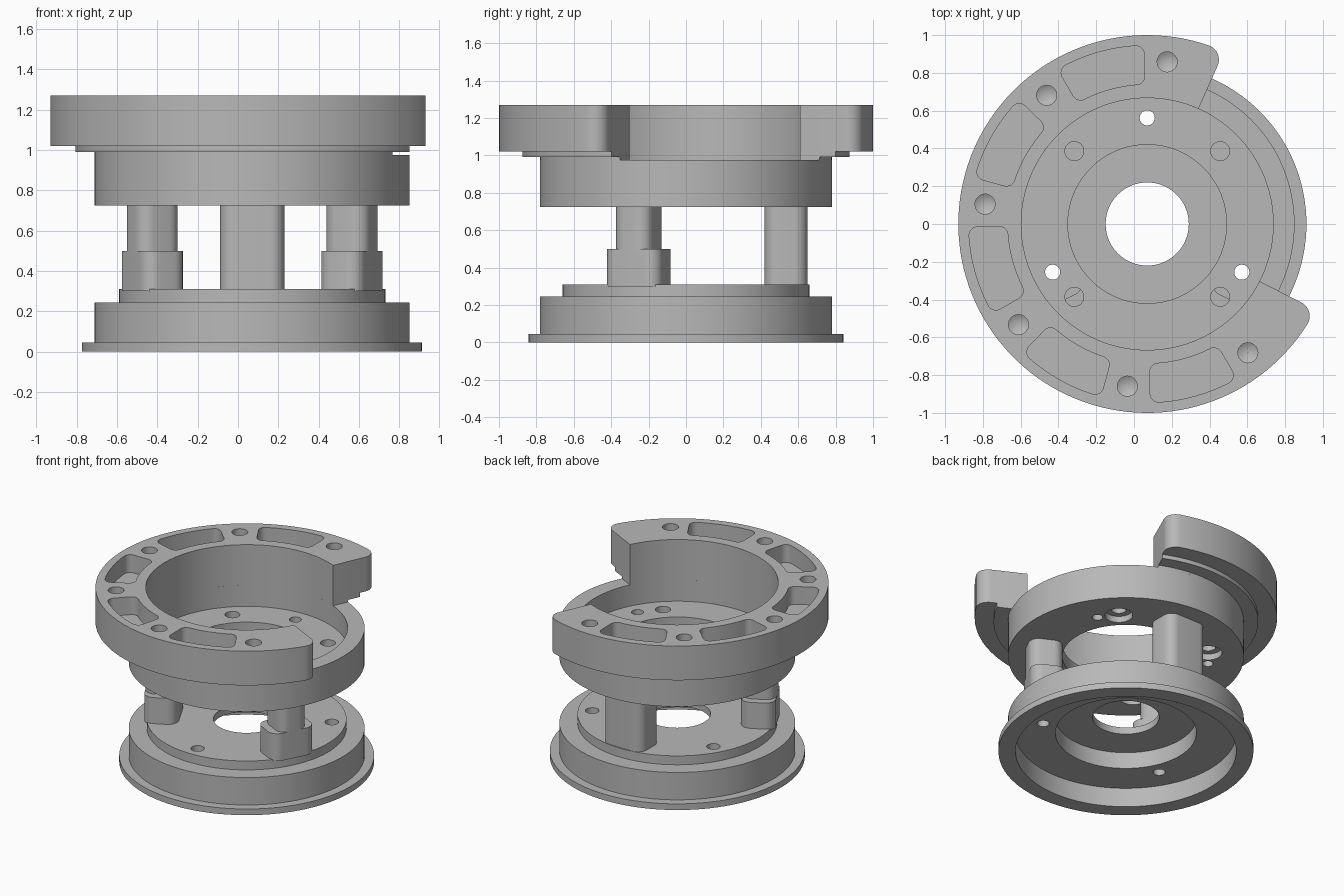
import bpy, bmesh, math
from mathutils import Matrix, Vector

if "Cube" in bpy.data.objects:
    bpy.data.objects.remove(bpy.data.objects["Cube"], do_unlink=True)

CX = 0.07                      # axis of the round parts
POSTS = (90, 207, 333)         # post directions
PINS = (30, 150, 270)          # blind pin holes between the posts

grey = bpy.data.materials.new("machined grey")
grey.use_nodes = True
colour = (0.48, 0.48, 0.48, 1)
grey.diffuse_color = colour
grey.node_tree.nodes["Principled BSDF"].inputs["Base Color"].default_value = colour


def polar(r, deg):
    a = math.radians(deg)
    return Vector((r * math.cos(a), r * math.sin(a), 0))


def lathe(bm, profile, at=Vector((0, 0, 0)), steps=128):
    """Revolve a closed (radius, z) profile around a vertical axis."""
    rings = [[bm.verts.new(at + polar(r, 360 * i / steps) + Vector((0, 0, z)))
              for r, z in profile] for i in range(steps)]
    n = len(profile)
    for i in range(steps):
        a, b = rings[i], rings[(i + 1) % steps]
        for j in range(n):
            k = (j + 1) % n
            if profile[j][0] or profile[k][0]:
                bm.faces.new((a[j], b[j], b[k], a[k]))
    bmesh.ops.remove_doubles(bm, verts=bm.verts[:], dist=1e-5)


def hole(bm, r, z0, z1, at, tip=0.0):
    """Drill shape, with an optional cone tip below."""
    lathe(bm, [(0, z0 - tip), (r, z0), (r, z1), (0, z1)], at, 32)


def prism(bm, outline, z0, z1):
    low = [bm.verts.new((p.x, p.y, z0)) for p in outline]
    face = bm.faces.new(low)
    top = bmesh.ops.extrude_face_region(bm, geom=[face])["geom"]
    bmesh.ops.translate(bm, vec=(0, 0, z1 - z0),
                        verts=[v for v in top if isinstance(v, bmesh.types.BMVert)])


def sector(r0, r1, a0, a1, f0=0.0, f1=0.0, steps=96):
    """Outline of a ring sector with filleted inner and outer corners."""
    def fillet(c, f, start, end):
        return [c + polar(f, start + (end - start) * i / 8) for i in range(9)]
    d1 = math.degrees(math.asin(f1 / (r1 - f1)))
    d0 = math.degrees(math.asin(f0 / (r0 + f0)))
    pts = [polar(r1, a0 + d1 + (a1 - a0 - 2 * d1) * i / steps) for i in range(steps + 1)]
    if f1:
        pts = fillet(polar(r1 - f1, a0 + d1), f1, a0 - 90, a0 + d1)[:-1] + pts
        pts += fillet(polar(r1 - f1, a1 - d1), f1, a1 - d1, a1 + 90)[1:]
    inner = [polar(r0, a1 - d0 - (a1 - a0 - 2 * d0) * i / steps) for i in range(steps + 1)]
    if f0:
        inner = fillet(polar(r0 + f0, a1 - d0), f0, a1 + 90, a1 - d0 + 180)[:-1] + inner
        inner += fillet(polar(r0 + f0, a0 + d0), f0, a0 + d0 + 180, a0 + 270)[1:]
    return pts + inner


def make(name, bm):
    bmesh.ops.recalc_face_normals(bm, faces=bm.faces[:])
    mesh = bpy.data.meshes.new(name)
    bm.to_mesh(mesh)
    bm.free()
    mesh.materials.append(grey)
    obj = bpy.data.objects.new(name, mesh)
    obj.location.x = CX
    bpy.context.collection.objects.link(obj)
    return obj


def finish(obj, cutter_bm=None):
    """Cut the holes, then smooth the curved walls."""
    bpy.ops.object.select_all(action='DESELECT')
    bpy.context.view_layer.objects.active = obj
    obj.select_set(True)
    if cutter_bm:
        cutter = make("cutter", cutter_bm)
        cutter.hide_render = True
        mod = obj.modifiers.new("holes", 'BOOLEAN')
        mod.operation, mod.solver, mod.object = 'DIFFERENCE', 'EXACT', cutter
        bpy.ops.object.modifier_apply(modifier=mod.name)
        bpy.data.objects.remove(cutter, do_unlink=True)
    bpy.ops.object.shade_smooth_by_angle(angle=math.radians(30))


# Base: flanged stepped disc, hollow underneath
bm = bmesh.new()
lathe(bm, [(0.843, 0), (0.843, 0.045), (0.78, 0.045), (0.78, 0.245), (0.66, 0.245),
           (0.66, 0.31), (0.22, 0.31), (0.22, 0.26), (0.466, 0.26), (0.466, 0.14),
           (0.73, 0.14), (0.73, 0)])
cut = bmesh.new()
for a in POSTS:
    hole(cut, 0.04, -0.1, 0.5, polar(0.562, a))
for a in PINS:
    hole(cut, 0.045, 0.2, 0.5, polar(0.565, a))
finish(make("base", bm), cut)

# Cup: open bowl with a wide centre opening
bm = bmesh.new()
lathe(bm, [(0.78, 0.725), (0.78, 0.975), (0.667, 0.975), (0.667, 0.82),
           (0.42, 0.82), (0.42, 0.725)])
cut = bmesh.new()
for a in POSTS:
    hole(cut, 0.04, 0.6, 0.9, polar(0.562, a))
for a in PINS:
    hole(cut, 0.035, 0.6, 0.785, polar(0.55, a))
for a in (45, 135, 225, 315):
    lathe(cut, [(0, 0.7), (0.092, 0.7), (0.092, 0.77), (0.05, 0.77), (0.05, 0.9), (0, 0.9)],
          polar(0.546, a), 32)
finish(make("cup", bm), cut)


# Posts: one straight at the back, two stepped at the front
def post(name, angle, radius, tiers):
    for i, (depth, width, z0, z1) in enumerate(tiers):
        bm = bmesh.new()
        bmesh.ops.create_cube(bm, size=1)
        bmesh.ops.scale(bm, vec=(depth, width, z1 - z0), verts=bm.verts[:])
        upright = [e for e in bm.edges if abs(e.verts[0].co.z - e.verts[1].co.z) > 0.01]
        bmesh.ops.bevel(bm, geom=upright, offset=0.07, segments=8, profile=0.5,
                        affect='EDGES')
        spot = polar(radius, angle) + Vector((0, 0, (z0 + z1) / 2))
        bm.transform(Matrix.Translation(spot) @ Matrix.Rotation(math.radians(angle), 4, 'Z'))
        cut = bmesh.new()
        hole(cut, 0.04, 0.2, 0.9, polar(0.562, angle))
        finish(make(name + ("_lower", "_upper")[i], bm), cut)


post("back_post", POSTS[0], 0.535, [(0.23, 0.32, 0.3, 0.73)])
for name, a in zip(("right_post", "left_post"), POSTS[1:]):
    post(name, a, 0.555, [(0.23, 0.32, 0.3, 0.5), (0.23, 0.21, 0.5, 0.73)])

# Collar: open ring with rounded ends, pockets and drilled holes on top
START, END, INNER = 66, 333, 0.667
bm = bmesh.new()
prism(bm, sector(INNER, 1.0, START, END, 0, 0.08), 1.02, 1.27)
cut = bmesh.new()
for k in range(6):
    hole(cut, 0.053, 1.13, 1.4, polar(0.865, 83 + 45 * k), 0.03)
for k in range(5):
    a = 105.5 + 45 * k
    prism(cut, sector(0.74, 0.945, a - 14.5, a + 14.5, 0.045, 0.045, 16), 1.14, 1.4)
finish(make("collar", bm), cut)

# Collar steps: two thin lips down to the cup rim
for name, r, z0, z1 in (("collar_step", 0.875, 0.99, 1.02), ("collar_seat", 0.78, 0.975, 0.99)):
    bm = bmesh.new()
    prism(bm, sector(INNER, r, START, END), z0, z1)
    finish(make(name, bm))
